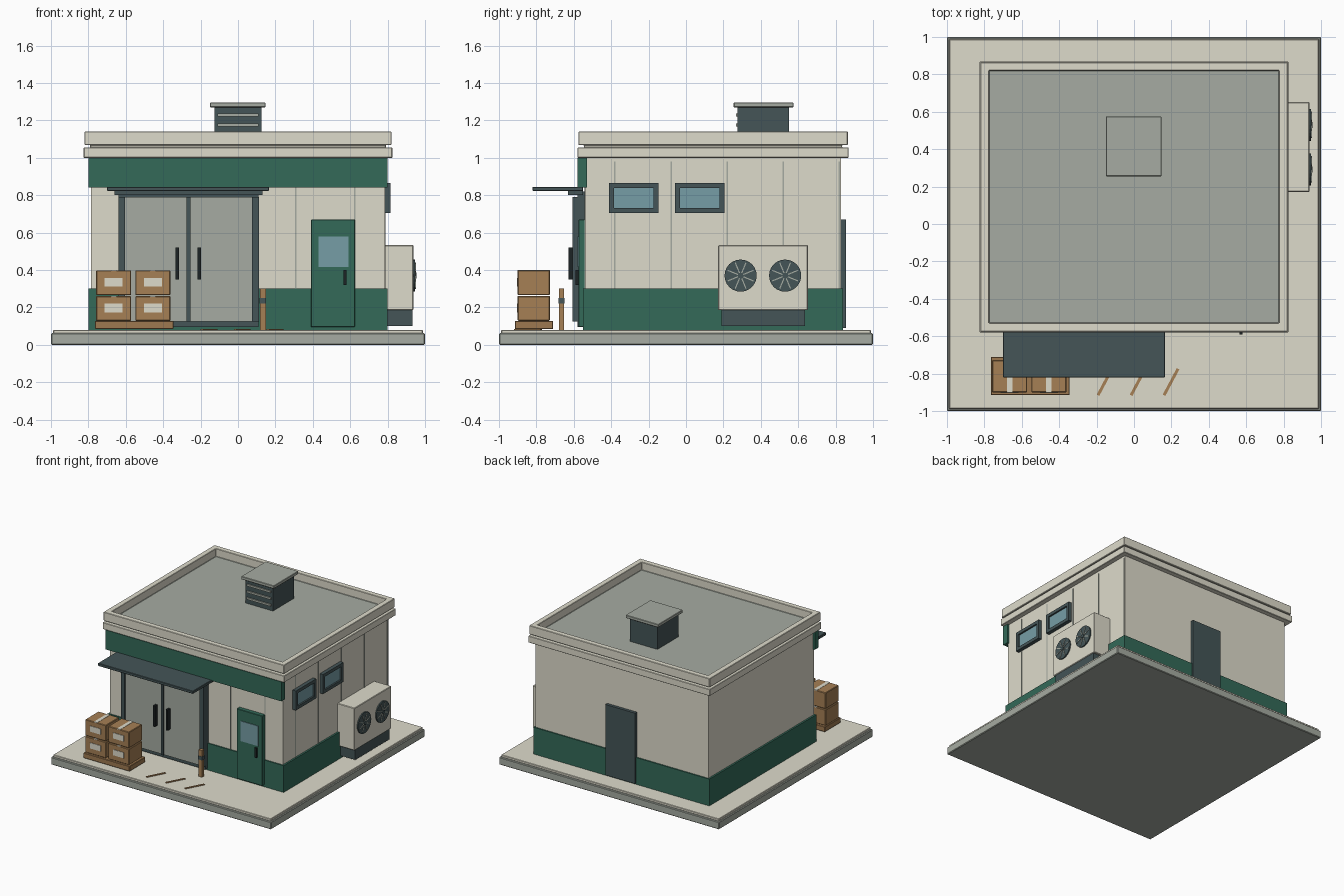
import bpy, bmesh, math
from mathutils import Matrix, Vector

old = bpy.data.objects.get("Cube")
if old:
    bpy.data.objects.remove(old, do_unlink=True)


def material(name, r, g, b):
    m = bpy.data.materials.new(name)
    m.use_nodes = True
    m.diffuse_color = (r, g, b, 1)
    m.node_tree.nodes["Principled BSDF"].inputs["Base Color"].default_value = (r, g, b, 1)
    return m


cream = material("cream", 0.73, 0.71, 0.6)
grey = material("warm grey", 0.38, 0.41, 0.36)
green = material("deep green", 0.033, 0.142, 0.098)
slate = material("slate", 0.058, 0.09, 0.095)
blue = material("blue glass", 0.18, 0.34, 0.38)
brown = material("cardboard", 0.38, 0.215, 0.09)
wood = material("wood", 0.34, 0.19, 0.08)
black = material("black", 0.012, 0.017, 0.018)


def finish(bm, name, mats, bevel=0):
    bmesh.ops.recalc_face_normals(bm, faces=bm.faces)
    mesh = bpy.data.meshes.new(name)
    bm.to_mesh(mesh)
    bm.free()
    for m in mats:
        mesh.materials.append(m)
    obj = bpy.data.objects.new(name, mesh)
    bpy.context.collection.objects.link(obj)
    if bevel:
        mod = obj.modifiers.new("edge", "BEVEL")
        mod.width, mod.segments = bevel, 1
    return obj


def box(name, xs, ys, zs, mat, bevel=0):
    """Box given by its extent along each axis."""
    bm = bmesh.new()
    spans = (xs, ys, zs)
    mid = Vector([(a + b) / 2 for a, b in spans])
    size = [b - a for a, b in spans]
    bmesh.ops.create_cube(bm, size=1, matrix=Matrix.Translation(mid) @ Matrix.Diagonal((*size, 1)))
    return finish(bm, name, [mat], bevel)


def around(c, half):
    return (c - half, c + half)


def disc(name, x0, x1, y, z, radius, mat, sides=24):
    """Cylinder lying along x."""
    bm = bmesh.new()
    place = Matrix.Translation(((x0 + x1) / 2, y, z)) @ Matrix.Rotation(math.pi / 2, 4, "Y")
    bmesh.ops.create_cone(bm, cap_ends=True, segments=sides, radius1=radius, radius2=radius,
                          depth=x1 - x0, matrix=place)
    return finish(bm, name, [mat])


# Ground slab
box("slab_base", (-1, 1), (-1, 1), (0, 0.062), grey, 0.005)
box("slab_top", (-0.988, 0.988), (-0.988, 0.988), (0.06, 0.08), cream, 0.003)

# Walls, plinth and sign band
box("walls", (-0.785, 0.785), (-0.54, 0.83), (0.08, 1.01), cream)
box("plinth", (-0.8, 0.8), (-0.55, 0.84), (0.08, 0.3), green)
box("sign_band", (-0.8, 0.8), (-0.58, -0.53), (0.84, 1.0), green)
for x in (0.31, 0.625):
    box("front_seam", around(x, 0.004), (-0.544, -0.53), (0.3, 0.84), grey)
for y in (-0.38, -0.08, 0.22, 0.52, 0.82):
    box("side_seam", (0.78, 0.789), around(y, 0.004), (0.3, 0.98), grey)

# Stepped cornice and parapet, closed inside by the sunken roof
steps = [(0.78, 1.0), (0.825, 1.0), (0.825, 1.055), (0.79, 1.055), (0.79, 1.068),
         (0.82, 1.068), (0.82, 1.14), (0.775, 1.14), (0.775, 1.075)]
bm = bmesh.new()
rings = []
for half, z in steps:
    rings.append([bm.verts.new((sx * half, 0.145 + sy * (half - 0.1), z))
                  for sx, sy in ((-1, -1), (1, -1), (1, 1), (-1, 1))])
for lower, upper in zip(rings, rings[1:]):
    for i in range(4):
        j = (i + 1) % 4
        bm.faces.new((lower[i], lower[j], upper[j], upper[i]))
bm.faces.new(rings[-1]).material_index = 1
finish(bm, "cornice_and_roof", [cream, grey], 0.003)

# Roof vent
box("vent_body", (-0.125, 0.125), (0.275, 0.55), (1.06, 1.27), slate)
box("vent_cap", (-0.15, 0.147), (0.255, 0.575), (1.27, 1.295), grey, 0.003)
for z in (1.12, 1.175, 1.23):
    box("vent_slat", (-0.11, 0.11), (0.266, 0.277), around(z, 0.008), grey)

# Main entrance: frame, two glazed leaves, handles, canopy
box("entrance_back", (-0.64, 0.11), (-0.58, -0.53), (0.095, 0.82), slate)
for x in (-0.622, 0.093):
    box("entrance_post", around(x, 0.018), (-0.608, -0.57), (0.125, 0.79), slate)
for x0, x1, hx in ((-0.605, -0.275, -0.325), (-0.255, 0.075, -0.208)):
    box("entrance_leaf", (x0, x1), (-0.595, -0.57), (0.125, 0.79), grey)
    box("entrance_handle", around(hx, 0.009), (-0.628, -0.59), (0.35, 0.52), black)
box("entrance_mullion", (-0.275, -0.255), (-0.608, -0.57), (0.125, 0.79), slate)
box("canopy", (-0.7, 0.165), (-0.82, -0.55), (0.822, 0.845), slate, 0.003)
box("canopy_ledger", (-0.66, 0.13), (-0.63, -0.55), (0.8, 0.822), slate)

# Side entrance and back door
box("staff_door", (0.39, 0.625), (-0.575, -0.53), (0.095, 0.67), green, 0.003)
box("staff_door_window", (0.43, 0.59), (-0.58, -0.57), (0.415, 0.58), blue)
box("staff_door_handle", around(0.573, 0.008), (-0.592, -0.57), (0.32, 0.4), black)
box("back_door", (-0.135, 0.135), (0.82, 0.855), (0.09, 0.67), slate)

# Side windows
for y in (-0.28, 0.073):
    for dy in (-0.119, 0.119):
        box("window_jamb", (0.775, 0.815), around(y + dy, 0.013), (0.705, 0.865), slate)
    for z in (0.718, 0.852):
        box("window_rail", (0.775, 0.815), around(y, 0.12), around(z, 0.013), slate)
    box("window_glass", (0.775, 0.802), around(y, 0.115), (0.72, 0.85), blue)

# Air conditioner with two fans
box("cooler_stand", (0.78, 0.932), (0.19, 0.635), (0.1, 0.19), slate)
box("cooler_case", (0.78, 0.938), (0.172, 0.652), (0.185, 0.533), cream, 0.004)
for y in (0.292, 0.53):
    disc("fan_disc", 0.93, 0.947, y, 0.37, 0.086, slate)
    disc("fan_hub", 0.94, 0.955, y, 0.37, 0.016, slate, 12)
    for k in range(4):
        bar = box("fan_bar", (0.943, 0.951), (-0.075, 0.075), (-0.003, 0.003), grey)
        bar.location = (0, y, 0.37)
        bar.rotation_euler.x = (k + 0.5) * math.pi / 4

# Pallet with stacked cartons
box("pallet", (-0.765, -0.345), (-0.915, -0.71), (0.085, 0.128), wood, 0.003)
for x in (-0.665, -0.455):
    for z in (0.128, 0.266):
        box("carton", around(x, 0.094), (-0.9, -0.728), (z, z + 0.132), brown, 0.004)
        box("carton_label", around(x, 0.048), (-0.904, -0.895), (z + 0.045, z + 0.092), cream)
        box("carton_tape", around(x, 0.015), (-0.9, -0.728), (z + 0.128, z + 0.134), cream)

# Short post and painted ground stripes
box("post", around(0.133, 0.016), (-0.68, -0.652), (0.08, 0.3), brown)
box("post_band", around(0.133, 0.018), (-0.683, -0.649), (0.22, 0.25), slate)
for x in (-0.155, 0.022, 0.198):
    stripe = box("ground_stripe", (-0.08, 0.08), (-0.008, 0.008), (0, 0.006), brown)
    stripe.location = (x, -0.845, 0.079)
    stripe.rotation_euler.z = math.radians(62)
